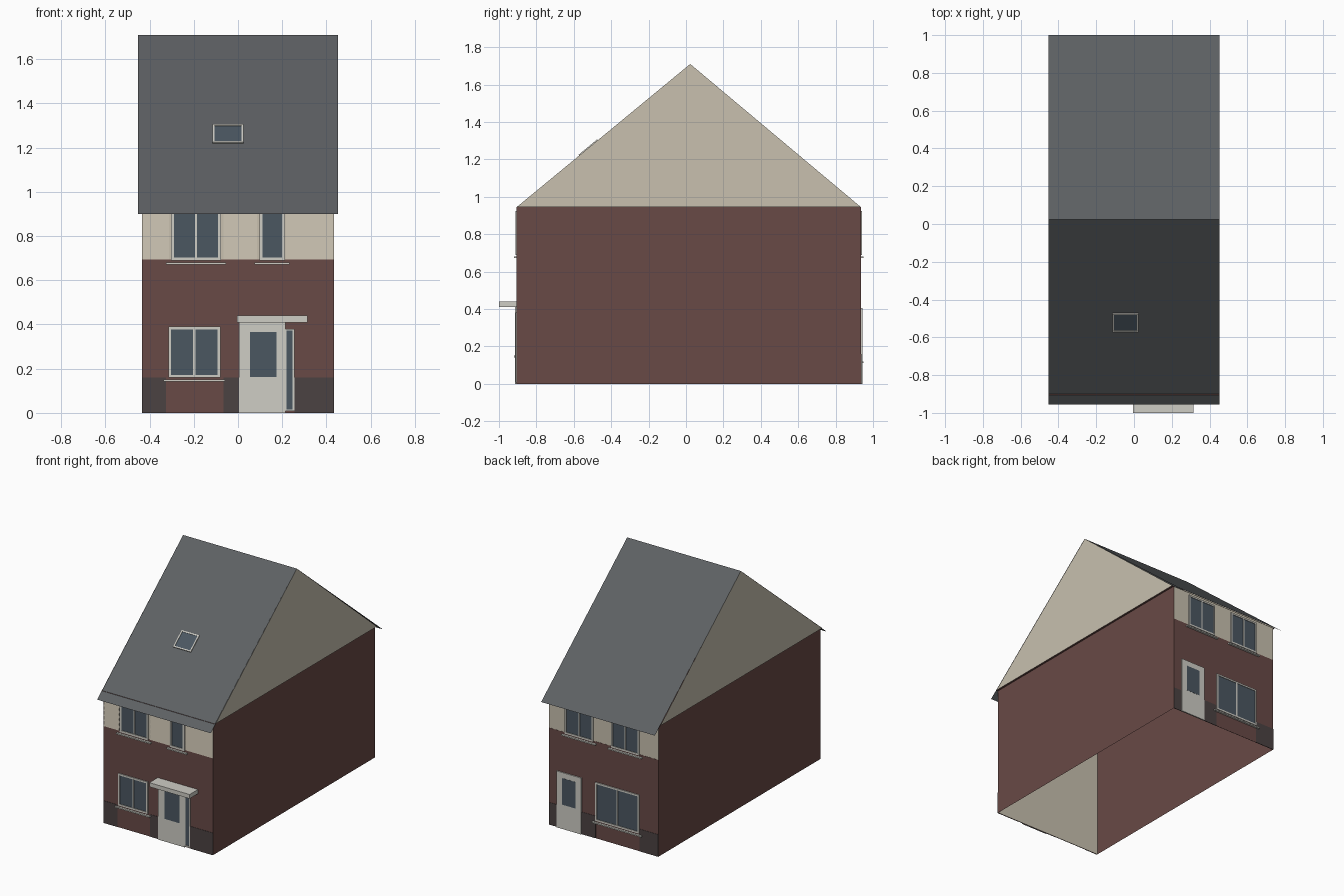
import bpy, math
from mathutils import Matrix, Vector

if "Cube" in bpy.data.objects:
    bpy.data.objects.remove(bpy.data.objects["Cube"])

COL = dict(brick=(0.14, 0.067, 0.061), cream=(0.58, 0.53, 0.43), roof=(0.11, 0.118, 0.125),
           glass=(0.07, 0.095, 0.12), trim=(0.62, 0.61, 0.56), plinth=(0.07, 0.055, 0.055))
MATS = {}
for key, c in COL.items():
    MATS[key] = bpy.data.materials.new(key)
    MATS[key].diffuse_color = (*c, 1)

FRONT, BACK, W = -0.905, 0.935, 0.435   # outer wall planes, half width
EAVE, RIDGE, RIDGE_Y = 0.945, 1.71, 0.0225


def mesh(name, verts, faces, mat):
    me = bpy.data.meshes.new(name)
    me.from_pydata(verts, [], faces)
    me.materials.append(MATS[mat])
    ob = bpy.data.objects.new(name, me)
    bpy.context.collection.objects.link(ob)
    return ob


def box(name, x, y, z, mat):
    x, y, z = sorted(x), sorted(y), sorted(z)
    v = [(a, b, c) for a in x for b in y for c in z]
    f = [(0, 1, 3, 2), (4, 6, 7, 5), (0, 4, 5, 1), (2, 3, 7, 6), (0, 2, 6, 4), (1, 5, 7, 3)]
    return mesh(name, v, f, mat)


def on_wall(name, side, x, z, d0, d1, mat):
    """Flat part on the front or back wall, from depth d0 to d1 outward."""
    base, s = (FRONT, -1) if side == "front" else (BACK, 1)
    return box(f"{side}_{name}", x, (base + s * d0, base + s * d1), z, mat)


def frame(name, side, x, z, t=0.012, mullion=True, d=0.007):
    x0, x1, z0, z1 = *x, *z
    on_wall(name + "_glass", side, (x0 + t, x1 - t), (z0 + t, z1 - t), 0, 0.003, "glass")
    for i, (bx, bz) in enumerate([((x0, x0 + t), z), ((x1 - t, x1), z),
                                  ((x0 + t, x1 - t), (z0, z0 + t)), ((x0 + t, x1 - t), (z1 - t, z1))]):
        on_wall(f"{name}_frame_{i}", side, bx, bz, 0, d, "trim")
    if mullion:
        m = (x0 + x1) / 2
        on_wall(name + "_mullion", side, (m - 0.005, m + 0.005), (z0 + t, z1 - t), 0, d - 0.001, "trim")


def window(name, side, x, z, **kw):
    frame(name, side, x, z, **kw)
    on_wall(name + "_sill", side, (x[0] - 0.022, x[1] + 0.022), (z[0] - 0.018, z[0] - 0.009), 0, 0.015, "trim")


def door(name, side, x, z1, glass_x, glass_z):
    on_wall(name, side, x, (0, z1), 0, 0.008, "trim")
    on_wall(name + "_glass", side, glass_x, glass_z, 0.005, 0.009, "glass")


# Wall shell, open underneath: brick sides, cream front and back
for n, s in (("left", -1), ("right", 1)):
    mesh(n + "_wall", [(s * W, FRONT, 0), (s * W, BACK, 0), (s * W, BACK, EAVE), (s * W, FRONT, EAVE)],
         [(0, 1, 2, 3)[::s]], "brick")
for n, y, s in (("front", FRONT + 0.005, 1), ("back", BACK - 0.002, -1)):
    mesh(n + "_wall", [(-W, y, 0), (W, y, 0), (W, y, EAVE), (-W, y, EAVE)], [(0, 1, 2, 3)[::s]], "cream")
    on_wall("brick_panel", n, (-W, W), (0, 0.695), 0, -0.004 if s > 0 else -0.0015, "brick")

# Ceiling that shows as a narrow soffit under the gables
mesh("ceiling", [(-0.45, FRONT, EAVE), (-0.45, BACK, EAVE), (0.45, BACK, EAVE), (0.45, FRONT, EAVE)],
     [(0, 1, 2, 3)], "brick")

# Gables
for n, s in (("left", -1), ("right", 1)):
    mesh(n + "_gable", [(s * 0.45, FRONT, EAVE), (s * 0.45, BACK, EAVE), (s * 0.45, RIDGE_Y, RIDGE)],
         [(0, 1, 2)[::s]], "cream")

# Thin roof with overhanging eaves
R = 0.452
mesh("roof", [(-R, -0.955, 0.90), (R, -0.955, 0.90), (R, RIDGE_Y, RIDGE), (-R, RIDGE_Y, RIDGE),
              (R, 1.0, 0.90), (-R, 1.0, 0.90)], [(0, 1, 2, 3), (3, 2, 4, 5)], "roof")

# Skylight lying on the front slope
run, rise = RIDGE_Y + 0.955, RIDGE - 0.90
pos = Vector((-0.045, -0.52, RIDGE - (RIDGE_Y + 0.52) * rise / run))
tilt = Matrix.Translation(pos) @ Matrix.Rotation(math.atan2(rise, run), 4, 'X')
a, b, t = 0.07, 0.064, 0.009
parts = [box("skylight_glass", (-a + t, a - t), (-b + t, b - t), (0, 0.004), "glass")]
for s, n in ((-1, "a"), (1, "b")):
    parts.append(box("skylight_side_" + n, (s * a, s * (a - t)), (-b, b), (0, 0.007), "trim"))
    parts.append(box("skylight_rail_" + n, (-a + t, a - t), (s * b, s * (b - t)), (0, 0.007), "trim"))
for ob in parts:
    ob.data.transform(tilt)

# Lapped siding boards between the upper front windows
for i, (x0, x1) in enumerate([(-W, -0.312), (-0.065, 0.087), (0.218, W)]):
    for k in range(7):
        z0 = 0.695 + k * 0.0357
        z1 = z0 + 0.0357
        yo, yi = FRONT, FRONT + 0.0045
        mesh(f"siding_board_{i}_{k}", [(x0, yo, z0), (x1, yo, z0), (x1, yi, z1), (x0, yi, z1),
                                       (x0, yi, z0), (x1, yi, z0)],
             [(0, 1, 2, 3), (4, 5, 1, 0), (0, 3, 4), (1, 5, 2)], "cream")

# Dark plinth pieces
for side, spans in (("front", [(-W, -0.325), (-0.065, 0.005), (0.255, W)]),
                    ("back", [(-W, -0.285), (0.063, 0.174), (0.37, W)])):
    for i, span in enumerate(spans):
        on_wall(f"plinth_{i}", side, span, (0, 0.16), 0, 0.002, "plinth")

# Front openings
window("lower_window", "front", (-0.315, -0.08), (0.16, 0.39))
window("upper_left_window", "front", (-0.303, -0.077), (0.69, 0.925), t=0.014)
window("upper_right_window", "front", (0.097, 0.212), (0.69, 0.925), t=0.014, mullion=False)
door("door", "front", (0.005, 0.215), 0.41, (0.055, 0.175), (0.163, 0.367))
frame("sidelight", "front", (0.212, 0.255), (0.008, 0.38), t=0.008, mullion=False)
box("door_canopy", (-0.005, 0.315), (-1.0, FRONT), (0.41, 0.44), "trim")

# Back openings
window("lower_window", "back", (-0.285, 0.063), (0.128, 0.405))
window("upper_left_window", "back", (-0.285, -0.063), (0.69, 0.925))
window("upper_right_window", "back", (0.079, 0.305), (0.69, 0.925))
door("door", "back", (0.174, 0.37), 0.405, (0.217, 0.327), (0.175, 0.365))

for m in bpy.data.materials:
    if m.users and not m.is_grease_pencil:
        m.use_nodes = True
        m.node_tree.nodes["Principled BSDF"].inputs["Base Color"].default_value = m.diffuse_color
